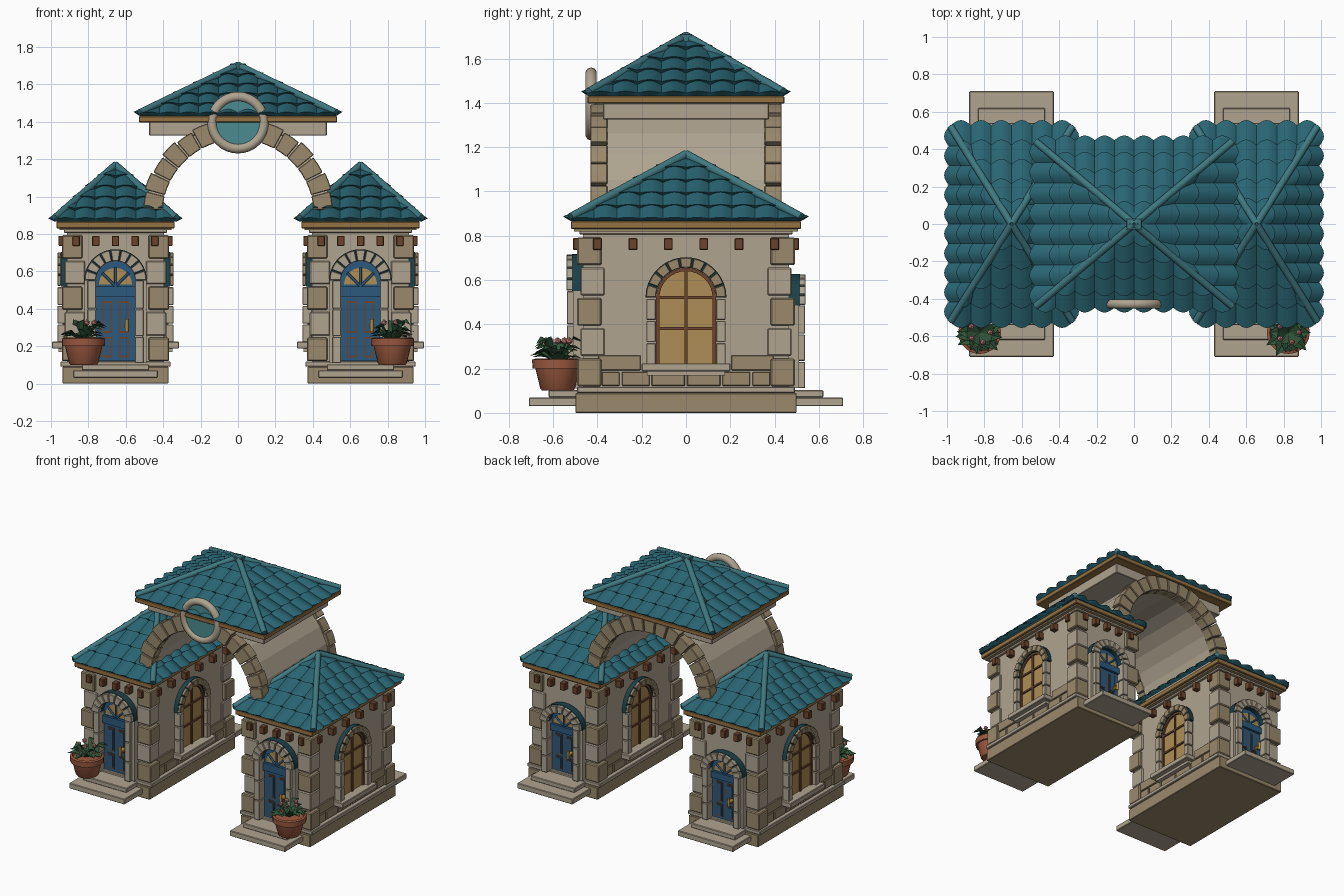
import bpy, bmesh, math, random
from mathutils import Matrix, Vector

if "Cube" in bpy.data.objects:
    bpy.data.objects.remove(bpy.data.objects["Cube"])
random.seed(4)
T = Matrix.Translation
I = Matrix.Identity(4)

def mat(name, *rgb):
    m = bpy.data.materials.new(name)
    m.diffuse_color = (*rgb, 1)
    m.use_nodes = True
    m.node_tree.nodes["Principled BSDF"].inputs["Base Color"].default_value = m.diffuse_color
    return m
STONE = mat("stone", .43, .37, .28); TAN = mat("tan_stone", .32, .25, .15)
TILE = mat("roof_tile", .022, .13, .17); HIP = mat("hip_tile", .05, .19, .22)
WOOD = mat("wood", .30, .17, .055); BROWN = mat("dark_wood", .15, .06, .025)
BLUE = mat("blue_paint", .025, .10, .21); AMBER = mat("amber_glass", .42, .27, .09)
TEAL = mat("dark_teal", .012, .05, .065); GLASS = mat("teal_glass", .07, .26, .28)
CLAY = mat("terracotta", .33, .10, .05); LEAF = mat("leaf", .03, .09, .04)
PINK = mat("flower", .55, .22, .2); BRASS = mat("brass", .45, .28, .06)

def finish(name, bm, m, M=I, smooth=0, bevel=0):
    bmesh.ops.recalc_face_normals(bm, faces=bm.faces)
    me = bpy.data.meshes.new(name)
    bm.to_mesh(me); bm.free()
    me.transform(M)
    me.materials.append(m)
    if smooth:
        me.polygons.foreach_set("use_smooth", [True] * len(me.polygons))
        me.set_sharp_from_angle(angle=math.radians(smooth))
    o = bpy.data.objects.new(name, me)
    bpy.context.collection.objects.link(o)
    if bevel:
        b = o.modifiers.new("bevel", 'BEVEL'); b.width = bevel; b.segments = 1
    return o

def solid(name, polys, y0, y1, m, M=I, bevel=0):
    """Extrude x-z outlines from y0 to y1."""
    bm = bmesh.new()
    for p in polys:
        a = [bm.verts.new((x, y0, z)) for x, z in p]
        b = [bm.verts.new((x, y1, z)) for x, z in p]
        bm.faces.new(a); bm.faces.new(b[::-1])
        for i in range(len(p)):
            j = (i + 1) % len(p)
            bm.faces.new((a[i], b[i], b[j], a[j]))
    return finish(name, bm, m, M, bevel=bevel)

def rect(x0, x1, z0, z1):
    return [(x0, z0), (x1, z0), (x1, z1), (x0, z1)]

def block(name, hx, hy, z0, z1, m, M=I, bevel=.004):
    return solid(name, [rect(-hx, hx, z0, z1)], -hy, hy, m, M, bevel)

def pol(r, a, cz=0):
    return (r * math.cos(a), cz + r * math.sin(a))

def ring(r0, r1, cz, n, a0=0, gap=0.0, alt=0.0, sub=2):
    """Arch split into n wedge stones."""
    out, st = [], (math.pi - 2 * a0) / n
    for i in range(n):
        s, e = a0 + i * st + gap, a0 + (i + 1) * st - gap
        an = [s + (e - s) * k / sub for k in range(sub + 1)]
        ro = r1 + alt * (i % 2)
        out.append([pol(r0, t, cz) for t in an] + [pol(ro, t, cz) for t in reversed(an)])
    return out

def arch(w, z0, zs, n=16):
    return [(-w, z0), (w, z0)] + [pol(w, math.pi * i / n, zs) for i in range(n + 1)]

def lathe(name, prof, m, M, n=20):
    bm = bmesh.new()
    rows = [[bm.verts.new((r * math.cos(2 * math.pi * i / n), r * math.sin(2 * math.pi * i / n), z))
             for i in range(n)] for r, z in prof]
    for a, b in zip(rows, rows[1:]):
        for i in range(n):
            bm.faces.new((a[i], a[(i + 1) % n], b[(i + 1) % n], b[i]))
    bm.faces.new(rows[0]); bm.faces.new(rows[-1])
    return finish(name, bm, m, M, 35)

def rod(name, a, b, r, m, M=I):
    a, b = Vector(a), Vector(b)
    bm = bmesh.new()
    q = (b - a).to_track_quat('Z', 'Y').to_matrix().to_4x4()
    bmesh.ops.create_cone(bm, cap_ends=True, segments=10, radius1=r, radius2=r, depth=(b - a).length,
                          matrix=T((a + b) / 2) @ q)
    return finish(name, bm, m, M, 40)

def roof(name, hx, hy, z0, h, rows, M, cap):
    # overlapping barrel tiles: one waved, stepped sheet per slope
    for k in range(4):
        a, b = ((hx, hy), (hy, hx))[k % 2]
        nrm = Vector((0, -h, b)).normalized()
        n = round(2 * a / .105); tw = 2 * a / n; sub = 6
        vs = [(0, 0, 0, 0)]
        for r in range(rows):
            vs += [(r / rows, .016, 1, .035), ((r + 1) / rows, 0, 1, 0)]
        bm = bmesh.new(); grid = []
        for v, step, amp, lip in vs:
            row = []
            for i in range(n * sub + 1):
                lim = a * (1 - v)
                u = max(-lim, min(lim, -a + tw * i / sub))
                w = abs(math.sin(math.pi * (u + a) / tw))
                vv = v - lip * w
                p = Vector((u, -b * (1 - vv), h * vv)) + nrm * (step + .02 * w * amp)
                row.append(bm.verts.new(p))
            grid.append(row)
        for p, q in zip(grid, grid[1:]):
            for i in range(n * sub):
                bm.faces.new((p[i], p[i + 1], q[i + 1], q[i]))
        bmesh.ops.remove_doubles(bm, verts=bm.verts, dist=.0005)
        finish(name + "_tiles", bm, TILE, M @ T((0, 0, z0)) @ Matrix.Rotation(k * math.pi / 2, 4, 'Z'), 40)
    for sx in (-1, 1):
        for sy in (-1, 1):
            rod(name + "_hip", (sx * hx, sy * hy, z0 + .018), (0, 0, z0 + h + .012), .02, HIP, M)
    block(name + "_cap", cap, cap * .7, z0 + h - .03, z0 + h + .022, HIP, M)

def window(M):
    g, zs = .135, .52
    solid("window_glass", [arch(g, .22, zs)], -.012, .01, AMBER, M)
    solid("window_frame", ring(.12, g, zs, 1, sub=16) + [rect(-g, -.12, .22, zs), rect(.12, g, .22, zs)], -.024, 0, BROWN, M)
    solid("window_bars", [rect(-.007, .007, .22, .65), rect(-.13, .13, .375, .388), rect(-.13, .13, .515, .528)], -.022, 0, BROWN, M)
    solid("window_hood", ring(.136, .183, zs, 1, sub=18), -.032, 0, TEAL, M)
    solid("window_arch_stones", ring(.136, .181, zs, 9, gap=.02), -.05, -.03, TAN, M, .003)
    solid("window_jambs", [rect(s * .157 - .021, s * .157 + .021, z, z + .095) for s in (-1, 1) for z in (.22, .32, .42)],
          -.05, 0, STONE, M, .003)
    solid("window_sill", [rect(-.2, .2, .187, .224)], -.08, 0, STONE, M, .004)
    solid("sill_moulding", [rect(-.175, .175, .168, .188)], -.045, 0, STONE, M)
    bricks = [rect(x0, x1, .122, .185) for x0, x1 in ((-.38, -.3), (-.29, -.165), (-.155, -.005), (.005, .155), (.165, .29), (.3, .38))]
    bricks += [rect(s * c - .05, s * c + .05, .192, .26) for s in (-1, 1) for c in (.255, .345)]
    solid("plinth_bricks", bricks, -.013, 0, TAN, M, .003)

def door(M):
    g, zs = .105, .55
    solid("door_leaf", [arch(g, .12, zs)], -.012, .01, BLUE, M)
    solid("door_panels", [rect(s * .045 - .027, s * .045 + .027, z0, z1) for s in (-1, 1) for z0, z1 in ((.14, .25), (.27, .44))],
          -.018, 0, BROWN, M)
    solid("door_panel_insets", [rect(s * .045 - .018, s * .045 + .018, z0, z1) for s in (-1, 1) for z0, z1 in ((.15, .24), (.28, .43))],
          -.024, 0, BLUE, M)
    solid("door_transom", [rect(-g, g, .465, .52)], -.03, 0, BLUE, M)
    solid("fanlight", [[pol(.088, math.pi * i / 16, zs - .02) for i in range(17)]], -.016, 0, AMBER, M)
    for a in (45, 90, 135):
        x, z = pol(.1, math.radians(a), zs - .03)
        rod("fanlight_bar", (0, -.02, zs - .03), (x, -.02, z), .007, BLUE, M)
    rod("door_handle", (.06, -.06, .275), (.06, -.06, .345), .009, BRASS, M)
    rod("handle_stem", (.06, -.06, .31), (.06, 0, .31), .015, BRASS, M)
    solid("door_hood", ring(g, .168, zs, 1, sub=18), -.05, 0, TEAL, M)
    solid("door_arch_stones", ring(g, .165, zs, 9, gap=.02), -.075, -.045, STONE, M, .003)
    solid("door_jambs", [rect(s * .127 - .022, s * .127 + .022, z, z + d) for s in (-1, 1) for z, d in ((.11, .14), (.255, .14), (.4, .15))],
          -.073, 0, STONE, M, .003)
    solid("door_outer_jambs", [rect(s * .155 - .012, s * .155 + .012, .11, zs) for s in (-1, 1)], -.045, 0, STONE, M)

def tower(tx):
    M = T((tx, 0, 0))
    block("tower_base", .284, .5, 0, .09, TAN, M)
    block("tower_base_cap", .295, .492, .09, .118, STONE, M)
    block("tower_walls", .26, .465, .11, .83, STONE, M, 0)
    block("tower_band", .276, .482, .805, .832, STONE, M)
    block("tower_fascia", .316, .52, .83, .866, WOOD, M)
    block("tower_soffit", .3, .505, .82, .835, TAN, M, 0)
    # corner stones, alternating in reach and colour
    for i in range(5):
        z, e, w = .12 + i * .137, .015 * (i % 2 == 0), .11
        for sx in (-1, 1):
            for sy in (-1, 1):
                block("corner_stone", w / 2, w / 2, z, z + .125, (TAN, STONE)[i % 2],
                      M @ T((sx * (.272 + e - w / 2), sy * (.477 + e - w / 2), 0)), .006)
    for k in range(4):
        R = M @ Matrix.Rotation(k * math.pi / 2, 4, 'Z')
        d, n, sp = ((.465, 5, .105), (.26, 6, .16))[k % 2]
        F = R @ T((0, -d, 0))
        c = [(i - (n - 1) / 2) * sp for i in range(n)]
        solid("eave_brackets", [rect(x - .02, x + .02, .735, .79) for x in c], -.045, 0, BROWN, F, .004)
        if k % 2:
            window(F)
        else:
            S = T((0, 0, .12)) @ Matrix.Diagonal((1, 1, .85, 1)) @ T((0, 0, -.12)) if k else I
            door(F @ S)
            solid("lower_step", [rect(-.226, .226, .03, .07)], -.71, -.49, STONE, R, .004)
            solid("upper_step", [rect(-.18, .18, .07, .103)], -.62, -.48, STONE, R, .004)
    roof("tower_roof", .325, .52, .866, .29, 5, M, .018)

def planter(x):
    M = T((x, -.58, 0))
    lathe("flower_pot", [(.07, .1), (.078, .11), (.1, .2), (.113, .2), (.115, .24), (.1, .245), (.095, .225), (.01, .225)], CLAY, M)
    bm = bmesh.new()
    for i in range(20):
        a = i * 2.4; L = random.uniform(.1, .14); up = random.uniform(.0, .09)
        d = Vector((math.cos(a), math.sin(a), 0)); s = Vector((-d.y, d.x, 0)) * .034
        mid = d * L * .55 + Vector((0, 0, .26 + up)); tip = d * L + Vector((0, 0, .245 + up * .8))
        b, l, r, c, t = [bm.verts.new(p) for p in (Vector((0, 0, .225)), mid + s, mid - s, mid - Vector((0, 0, .012)), tip)]
        for f in ((b, c, l), (b, r, c), (c, t, l), (c, r, t)):
            bm.faces.new(f)
    finish("plant_leaves", bm, LEAF, M)
    bm = bmesh.new()
    for i in range(5):
        a = i * 1.26
        bmesh.ops.create_icosphere(bm, subdivisions=1, radius=.017, matrix=T((.055 * math.cos(a), .055 * math.sin(a), .325)))
    finish("flowers", bm, PINK, M)

for s in (-1, 1):
    tower(s * .655)
    planter(s * .825)

# arched bridge between the towers
solid("bridge_vault", ring(.41, .497, .9, 12, .06, sub=1), -.362, .362, STONE)
for s in (-1, 1):
    solid("bridge_arch_stones", ring(.405, .508, .9, 15, .06, .008, .01), s * .355, s * .432, TAN, I, .004)
block("bridge_frieze", .475, .375, 1.325, 1.4, STONE)
block("bridge_fascia", .53, .445, 1.397, 1.43, WOOD)
roof("bridge_roof", .525, .44, 1.43, .26, 5, I, .042)

# round window over the arch
bm = bmesh.new()
n, k = 32, 10
vs = [[bm.verts.new(((.139 + .026 * math.cos(2 * math.pi * j / k)) * math.cos(2 * math.pi * i / n), .026 * math.sin(2 * math.pi * j / k),
       (.139 + .026 * math.cos(2 * math.pi * j / k)) * math.sin(2 * math.pi * i / n))) for j in range(k)] for i in range(n)]
for i in range(n):
    for j in range(k):
        bm.faces.new((vs[i][j], vs[i - 1][j], vs[i - 1][j - 1], vs[i][j - 1]))
finish("round_window_ring", bm, STONE, T((0, -.428, 1.395)), 60)
solid("round_window_glass", [[pol(.13, 2 * math.pi * i / 32, 1.395) for i in range(32)]], -.437, -.41, GLASS)
